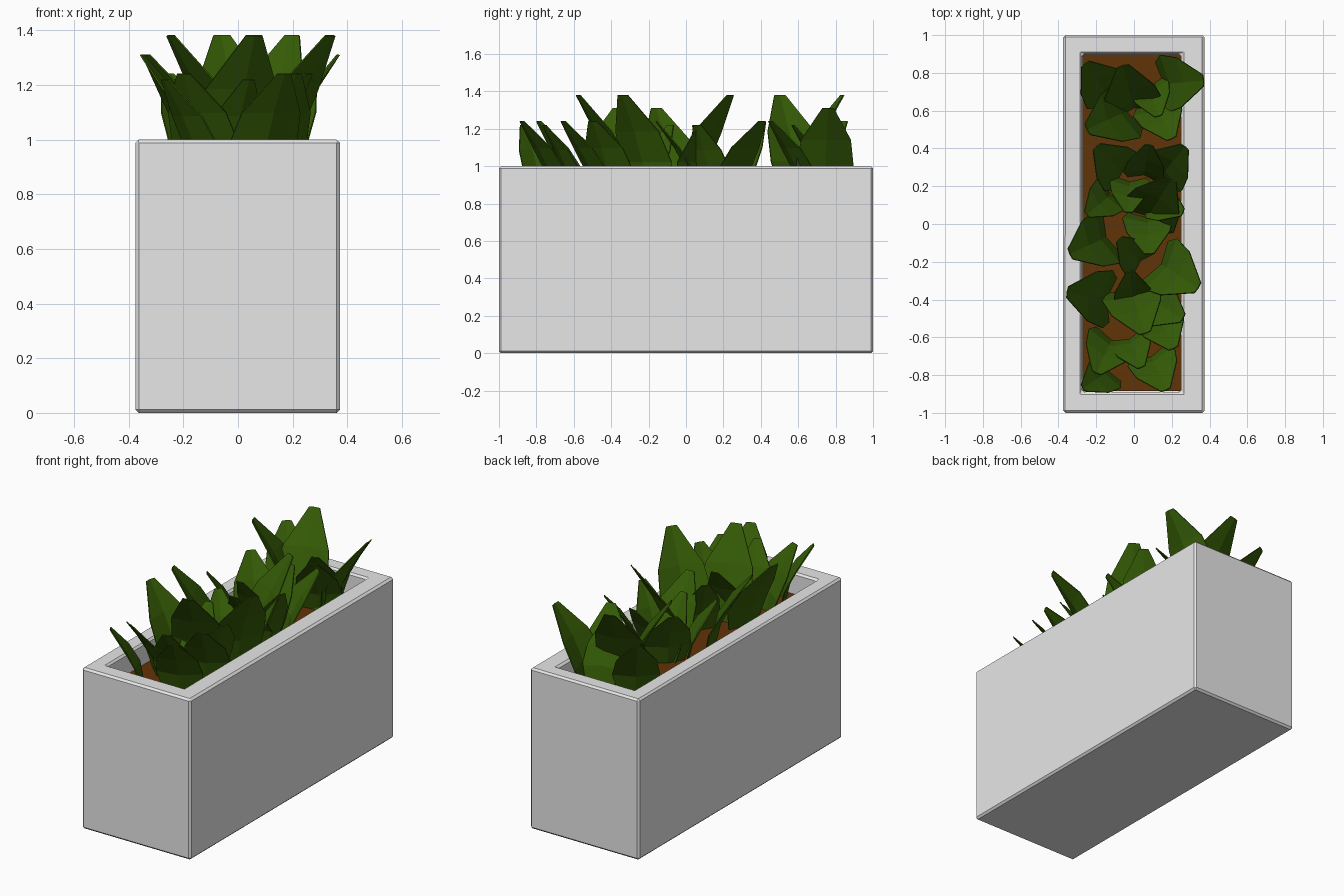
import bpy, bmesh, math
from mathutils import Vector

if "Cube" in bpy.data.objects:
    bpy.data.objects.remove(bpy.data.objects["Cube"])

def material(name, rgb):
    m = bpy.data.materials.new(name)
    m.diffuse_color = (*rgb, 1)
    m.use_nodes = True
    m.node_tree.nodes["Principled BSDF"].inputs["Base Color"].default_value = m.diffuse_color
    return m

STONE = material("pale_grey_stone", (0.8, 0.8, 0.8))
SOIL = material("brown_soil", (0.12, 0.033, 0.002))
LEAF = material("leaf_green", (0.036, 0.108, 0.002))
SOIL_Z = 0.87

def make_object(name, bm, mat):
    me = bpy.data.meshes.new(name)
    bm.normal_update()
    bm.to_mesh(me)
    bm.free()
    me.materials.append(mat)
    ob = bpy.data.objects.new(name, me)
    bpy.context.collection.objects.link(ob)
    return ob

def box(bm, lo, hi):
    geo = bmesh.ops.create_cube(bm, size=1)
    for v in geo["verts"]:
        v.co = Vector([hi[i] if v.co[i] > 0 else lo[i] for i in range(3)])

# planter: block with an inset, sunken top and small chamfers
bm = bmesh.new()
box(bm, (-0.375, -1, 0), (0.373, 1, 1))
bm.normal_update()
top = max(bm.faces, key=lambda f: f.calc_center_median().z)
bmesh.ops.inset_region(bm, faces=[top], thickness=0.1)
for v in top.verts:
    v.co.x = 0.25 if v.co.x > 0 else -0.275
    v.co.y = 0.9 if v.co.y > 0 else -0.89
ext = bmesh.ops.extrude_discrete_faces(bm, faces=[top])
bmesh.ops.translate(bm, vec=(0, 0, -0.2), verts=ext["faces"][0].verts)
planter = make_object("planter", bm, STONE)
bev = planter.modifiers.new("chamfer", "BEVEL")
bev.width, bev.segments, bev.limit_method = 0.012, 1, "ANGLE"

# soil bed
bm = bmesh.new()
box(bm, (-0.272, -0.885, 0.79), (0.248, 0.897, SOIL_Z))
make_object("soil", bm, SOIL)

# leaf rows: (height, lean, half width)
ROWS = [(0, 0, 0.38), (0.3, 0.14, 0.5), (0.62, 0.48, 0.43), (1, 1, 0.1)]

def leaf(bm, tip, angle, reach, width):
    """Cupped blade rising from the soil and bending towards its tip."""
    d = Vector((math.cos(math.radians(angle)), math.sin(math.radians(angle)), 0))
    side = Vector((-d.y, d.x, 0))
    base = Vector((tip[0], tip[1], SOIL_Z)) - d * reach
    rows = []
    for h, lean, w in ROWS:
        mid = base + d * reach * lean + Vector((0, 0, (tip[2] - SOIL_Z) * h))
        cup = d * -0.3 * w * width * (1 - 0.6 * h)
        rows.append([bm.verts.new(mid + side * (s * w * width) + cup * abs(s))
                     for s in (-1, 0, 1)])
    for r0, r1 in zip(rows, rows[1:]):
        for i in (0, 1):
            bm.faces.new((r0[i], r0[i + 1], r1[i + 1], r1[i]))

# leaves grouped by size; each leaf is tip x, tip y and lean direction
def add_leaves(name, height, width, reach, leaves):
    bm = bmesh.new()
    for x, y, angle in leaves:
        leaf(bm, (x, y, height), angle, reach, width)
    ob = make_object(name, bm, LEAF)
    sol = ob.modifiers.new("thickness", "SOLIDIFY")
    sol.thickness, sol.offset = 0.006, 0

add_leaves("tall_leaves", 1.38, 0.32, 0.23, [
    (-0.06, 0.84, 105), (-0.25, 0.5, 205), (0.2, 0.24, 58),
    (0.34, -0.34, -33), (0.06, -0.58, -71)])
add_leaves("outer_leaves", 1.31, 0.31, 0.21, [
    (0.37, 0.76, 5), (-0.34, -0.16, 205), (-0.355, -0.36, 170)])
add_leaves("low_leaves", 1.24, 0.27, 0.19, [
    (-0.26, 0.85, 127), (0.2, 0.45, -65), (-0.2, 0.41, 135),
    (0.27, 0.41, 51), (0.08, -0.16, -88), (0.26, -0.5, -30),
    (0.21, -0.66, -65), (-0.2, -0.79, -115), (0.17, -0.88, -66)])
add_leaves("small_leaves", 1.22, 0.22, 0.16, [
    (0.13, 0.57, -72), (-0.25, 0.05, 220), (-0.03, 0.06, -93),
    (0.26, 0.06, -25), (-0.08, -0.08, 135), (0.08, 0.42, 80),
    (-0.02, -0.25, 97), (0.04, -0.76, -67), (-0.27, -0.87, 214)])
